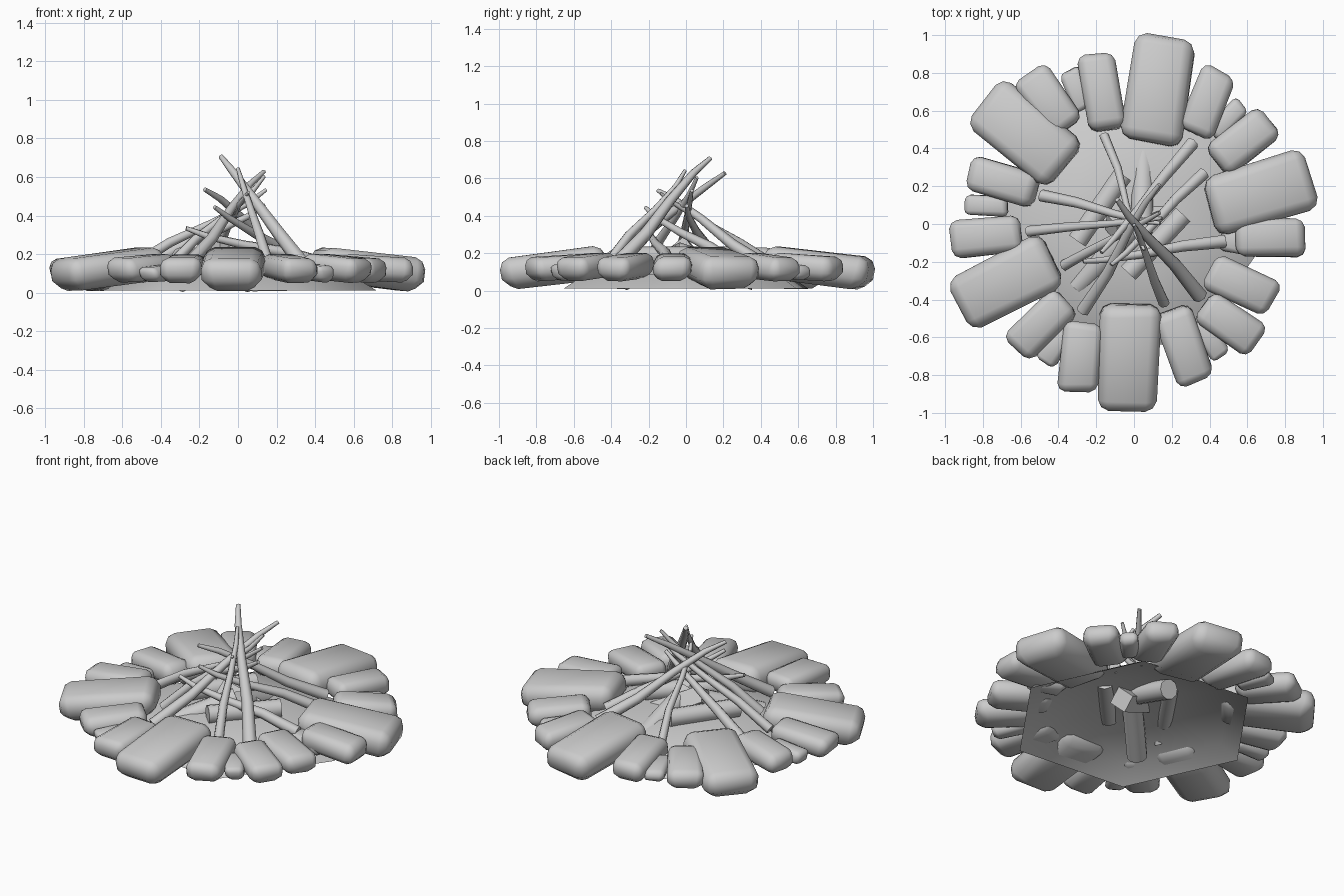
import bpy, bmesh, random
from math import radians, cos, sin
from mathutils import Vector

if "Cube" in bpy.data.objects:
    bpy.data.objects.remove(bpy.data.objects["Cube"])

random.seed(4)


def finish(name, bm, smooth=True):
    me = bpy.data.meshes.new(name)
    bm.to_mesh(me)
    bm.free()
    ob = bpy.data.objects.new(name, me)
    bpy.context.collection.objects.link(ob)
    for p in me.polygons:
        p.use_smooth = smooth
    return ob


def sharpen(ob, angle):
    bpy.context.view_layer.objects.active = ob
    ob.select_set(True)
    bpy.ops.object.shade_smooth_by_angle(angle=radians(angle))
    ob.select_set(False)


def stone(name, x, y, ang, length, width, thick, z, tilt):
    """Rough chamfered block pointing outward, inner end raised by the tilt."""
    bm = bmesh.new()
    bmesh.ops.create_cube(bm, size=1)
    for v in bm.verts:
        v.co.x *= length
        v.co.y *= width
        v.co.z *= thick
        v.co += Vector((random.uniform(-.014, .014), random.uniform(-.014, .014),
                        random.uniform(-.005, .005)))
    bmesh.ops.bevel(bm, geom=bm.edges[:], offset=thick * 0.34, segments=2,
                    profile=0.45, affect='EDGES')
    # heavier chamfer underneath
    for v in bm.verts:
        if v.co.z < -thick * 0.3:
            v.co.x *= .93
            v.co.y *= .88
    ob = finish(name, bm)
    ob.location = (x, y, z)
    ob.rotation_euler = (0, radians(tilt), radians(ang))


# Five large stones: x, y, angle
for i, (x, y, a) in enumerate([(.125, .71, 81), (-.575, .475, 140), (-.68, -.31, 207),
                               (-.03, -.705, 269), (.67, .17, 16)]):
    stone(f"large_stone_{i}", x, y, a, .56, .32, .175, .121, 7)

# Medium stones: x, y, angle, length
mediums = [(.39, .645, 66, .36), (.58, .43, 37, .36), (.72, -.075, 0, .36), (.57, -.33, -25, .38),
           (.51, -.525, -35, .34), (.26, -.645, -70, .4), (-.28, -.705, 264, .37),
           (-.49, -.53, 225, .37), (-.78, -.065, 184, .37), (-.7, .22, 164, .38),
           (-.45, .65, 127, .36), (-.17, .695, 97, .4)]
for i, (x, y, a, l) in enumerate(mediums):
    stone(f"medium_stone_{i}", x, y, a, l, .2, .13, .125, 4)

# Small filler stones
for i, (x, y, a) in enumerate([(.5, .55, 45), (-.3, .71, 112), (-.78, .1, 175),
                               (-.41, -.64, 235), (.41, -.61, -57), (.57, -.1, -12)]):
    stone(f"small_stone_{i}", x, y, a, .22, .11, .08, .1, 3)

# Hexagonal ash mound, open underneath
bm = bmesh.new()
rings = []
for r, z in [(.72, .012), (.6, .085), (.3, .145)]:
    rings.append([bm.verts.new((r * cos(radians(60 * k - 5)), r * sin(radians(60 * k - 5)), z))
                  for k in range(6)])
apex = bm.verts.new((0, 0, .16))
for lo, hi in zip(rings, rings[1:]):
    for k in range(6):
        n = (k + 1) % 6
        bm.faces.new((lo[k], lo[n], hi[n], hi[k]))
for k in range(6):
    bm.faces.new((rings[-1][k], rings[-1][(k + 1) % 6], apex))
finish("ash_mound", bm)


# Split logs at the centre
def log(name, a, b, radius, sides):
    a, b = Vector(a), Vector(b)
    bm = bmesh.new()
    bmesh.ops.create_cone(bm, cap_ends=True, segments=sides, radius1=radius,
                          radius2=radius, depth=(b - a).length)
    ob = finish(name, bm, False)
    ob.location = (a + b) / 2
    ob.rotation_mode = 'QUATERNION'
    ob.rotation_quaternion = (b - a).to_track_quat('Z', 'Y')
    if sides > 4:
        sharpen(ob, 50)


log("round_log_front", (-.03, -.26, .18), (.26, .05, .18), .055, 10)
log("round_log_back", (-.3, -.09, .18), (-.06, .26, .18), .055, 10)
log("buried_log_back", (.05, .37, .06), (.04, -.05, .2), .06, 10)
log("buried_log_front", (-.3, -.33, .06), (0, -.02, .2), .06, 10)
log("split_log_top", (.16, .08, .08), (-.12, -.02, .225), .075, 4)


# Leaning sticks: base point, tip point, base radius
def stick(name, base, tip, radius):
    base, tip = Vector(base), Vector(tip)
    bm = bmesh.new()
    axis = (tip - base).to_track_quat('Z', 'Y')
    turn = random.uniform(0, 6.3)
    side = axis @ Vector((cos(turn), sin(turn), 0)) * .018
    sides, prev = 7, None
    for t, bend, taper in [(0, 0, 1), (.3, .7, .85), (.6, -.4, .65), (.85, -.6, .5), (1, .3, .32)]:
        c = base.lerp(tip, t) + side * bend
        ring = [bm.verts.new(c + axis @ Vector((cos(6.2832 * k / sides), sin(6.2832 * k / sides), 0))
                             * radius * taper) for k in range(sides)]
        if prev:
            for k in range(sides):
                n = (k + 1) % sides
                bm.faces.new((prev[k], prev[n], ring[n], ring[k]))
        else:
            bm.faces.new(ring[::-1])
        prev = ring
    bm.faces.new(prev)
    sharpen(finish(name, bm), 60)


sticks = [((-.16, .47, .14), (.05, -.14, .52), .026), ((-.49, .15, .13), (.14, 0, .45), .034),
          ((-.56, -.04, .13), (.15, .03, .53), .03), ((-.37, -.22, .12), (.14, .06, .6), .03),
          ((-.27, -.46, .13), (.13, .21, .63), .036), ((.16, -.42, .14), (0, .0, .64), .03),
          ((.35, -.38, .13), (-.09, .125, .71), .042), ((.48, -.09, .14), (-.27, -.2, .33), .036),
          ((.37, .27, .13), (-.12, -.22, .44), .034), ((.31, .43, .13), (-.17, -.15, .54), .036)]
for i, (base, tip, r) in enumerate(sticks):
    stick(f"stick_{i}", base, tip, r)
